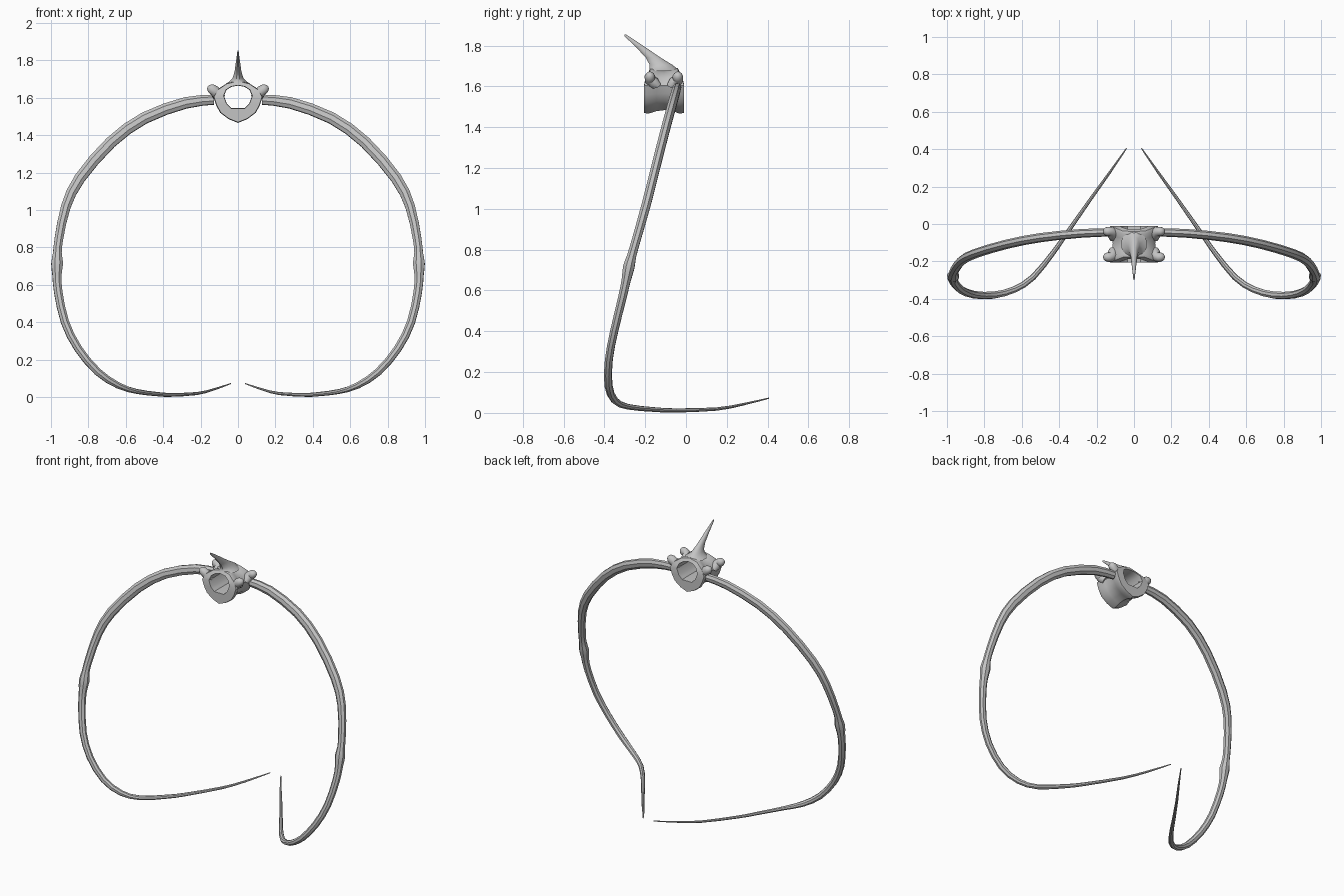
import bpy, bmesh, math
from mathutils import Vector

cube = bpy.data.objects.get("Cube")
if cube:
    bpy.data.objects.remove(cube)

bone = bpy.data.materials.new("bone grey")
bone.use_nodes = True
GREY = (0.55, 0.55, 0.55, 1)
bone.diffuse_color = GREY
bone.node_tree.nodes["Principled BSDF"].inputs["Base Color"].default_value = GREY


def loft(name, rings, closed=False, mirror=False, angle=40):
    """Skin a list of point rings into one object."""
    bm = bmesh.new()
    loops = [[bm.verts.new(p) for p in ring] for ring in rings]
    n = len(loops[0])
    pairs = list(zip(loops, loops[1:]))
    if closed:
        pairs.append((loops[-1], loops[0]))
    for a, b in pairs:
        for i in range(n):
            j = (i + 1) % n
            bm.faces.new((a[i], a[j], b[j], b[i]))
    if not closed:
        bm.faces.new(loops[0])
        bm.faces.new(loops[-1])
    bmesh.ops.recalc_face_normals(bm, faces=bm.faces)
    mesh = bpy.data.meshes.new(name)
    bm.to_mesh(mesh)
    bm.free()
    mesh.materials.append(bone)
    obj = bpy.data.objects.new(name, mesh)
    bpy.context.collection.objects.link(obj)
    bpy.ops.object.select_all(action='DESELECT')
    obj.select_set(True)
    bpy.context.view_layer.objects.active = obj
    bpy.ops.object.shade_smooth_by_angle(angle=math.radians(angle))
    if mirror:
        obj.modifiers.new("Mirror", 'MIRROR')


def ellipse(c, u, v, n):
    turns = [2 * math.pi * (i + 0.5) / n for i in range(n)]
    return [c + u * math.cos(t) + v * math.sin(t) for t in turns]


def refine(stations):
    """Add a smooth midpoint station between each neighbouring pair."""
    last = len(stations) - 1
    result = [stations[0]]
    for i in range(last):
        four = [stations[min(max(k, 0), last)] for k in range(i - 1, i + 3)]
        result.append([(9 * (q + r) - p - s) / 16 for p, q, r, s in zip(*four)])
        result.append(stations[i + 1])
    return result


def sweep(stations, centre, n):
    """Rings along a path; each station is x, y, z, radial and side half size."""
    pts = [Vector(s[:3]) for s in stations]
    rings = []
    for i, s in enumerate(stations):
        t = (pts[min(i + 1, len(pts) - 1)] - pts[max(i - 1, 0)]).normalized()
        out = pts[i] - centre
        out = (out - t * out.dot(t)).normalized()
        rings.append(ellipse(pts[i], out * s[3], t.cross(out) * s[4], n))
    return rings


# Pair of ribs, with a swollen joint halfway down and a thin tip
rib = [
    (.13, -.045, 1.59, .028, .022), (.28, -.05, 1.573, .032, .023),
    (.50, -.073, 1.492, .033, .024), (.68, -.108, 1.362, .033, .024),
    (.846, -.157, 1.17, .032, .024), (.92, -.195, 1.02, .028, .024),
    (.957, -.243, .85, .025, .023), (.966, -.266, .77, .025, .024),
    (.967, -.28, .715, .034, .03), (.968, -.293, .65, .026, .024),
    (.961, -.313, .56, .024, .022), (.925, -.352, .40, .023, .021),
    (.855, -.378, .26, .022, .02), (.75, -.380, .135, .021, .02),
    (.64, -.35, .062, .018, .018), (.54, -.285, .03, .013, .017),
    (.43, -.15, .016, .011, .014), (.36, -.05, .012, .01, .012),
    (.22, .15, .019, .008, .009), (.13, .275, .041, .006, .007),
    (.04, .405, .072, .003, .003)]
loft("ribs", sweep(refine(rib), Vector((0, -.2, .8)), 8), mirror=True, angle=25)

# Vertebra body: waisted tube around an open canal, its roof shorter than its floor
half_outer = [(0, 1.466), (.05, 1.486), (.095, 1.52), (.117, 1.56), (.132, 1.605),
              (.11, 1.645), (.06, 1.678), (0, 1.692)]
half_canal = [(0, 1.545), (.035, 1.545), (.045, 1.555), (.06, 1.57), (.075, 1.61),
              (.062, 1.642), (.035, 1.659), (0, 1.665)]
MID_Y = -.108


def section(half, y, scale=1.0):
    full = half + [(-x, z) for x, z in half[-2:0:-1]]
    ring = []
    for x, z in full:
        shorten = 1 - .3 * min(max((z - 1.63) / .05, 0), 1)
        ring.append(Vector((x * scale, MID_Y + (y - MID_Y) * shorten, 1.59 + (z - 1.59) * scale)))
    return ring


body = [section(half_outer, y, s) for y, s in
        ((-.205, .97), (-.185, 1), (-.145, .9), (-.105, .86), (-.065, .9), (-.03, 1), (-.01, .97))]
body += [section(half_canal, y, s) for y, s in ((-.01, 1.03), (-.04, 1), (-.17, 1), (-.205, 1.03))]
loft("vertebra_body", body, closed=True)

# Rounded articular knobs flaring out of the four corners
for label, y, inner in (("front", -.177, -.155), ("back", -.04, -.06)):
    knob = [(.10, inner, 1.605, .024, .04), (.112, inner * .5 + y * .5, 1.622, .031, .034),
            (.124, y, 1.636, .029, .026), (.138, y, 1.646, .028, .026),
            (.151, y, 1.651, .023, .022), (.160, y, 1.654, .014, .014),
            (.164, y, 1.655, .005, .005)]
    loft(label + "_knobs", sweep(knob, Vector((.1, y, 1.2)), 12), mirror=True)

# Spine process sweeping up and forward to a point
spine = [(-.108, 1.674, .07, .076), (-.11, 1.686, .05, .07), (-.122, 1.705, .03, .058),
         (-.16, 1.74, .019, .038), (-.22, 1.79, .012, .024), (-.29, 1.845, .004, .011),
         (-.297, 1.853, .002, .004)]
loft("spine_process", [ellipse(Vector((0, y, z)), Vector((a, 0, 0)), Vector((0, b, 0)), 12)
                       for y, z, a, b in spine])
